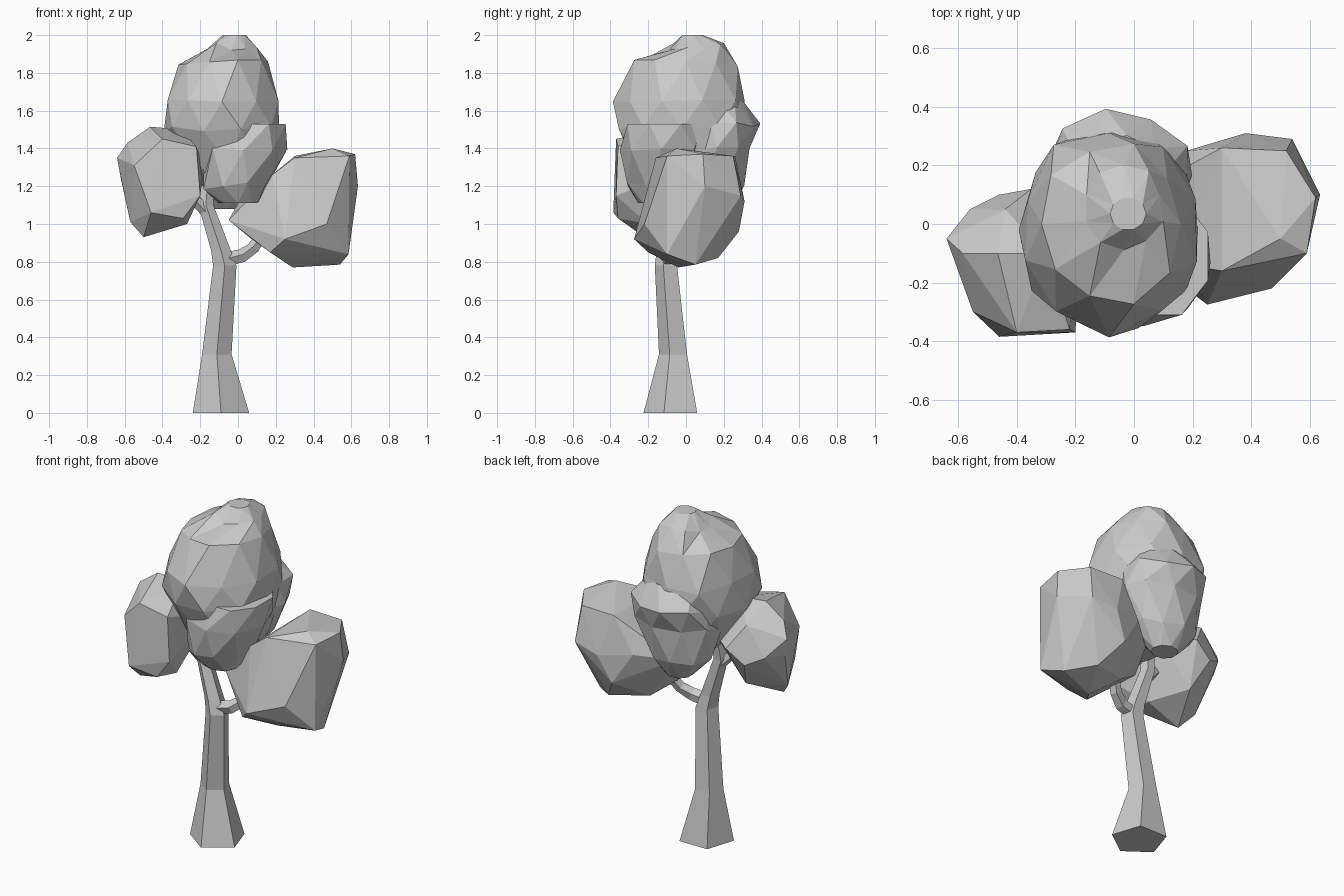
import bpy, bmesh, random
from math import sin, cos, pi, radians
from mathutils import Vector

if "Cube" in bpy.data.objects:
    bpy.data.objects.remove(bpy.data.objects["Cube"])

random.seed(4)


def finish(name, bm):
    bmesh.ops.recalc_face_normals(bm, faces=bm.faces)
    me = bpy.data.meshes.new(name)
    bm.to_mesh(me)
    bm.free()
    ob = bpy.data.objects.new(name, me)
    bpy.context.collection.objects.link(ob)
    return ob


def loft(bm, rings):
    for a, b in zip(rings, rings[1:]):
        n = len(a)
        for i in range(n):
            j = (i + 1) % n
            bm.faces.new((a[i], a[j], b[j], b[i]))
    bm.faces.new(rings[0][::-1])
    bm.faces.new(rings[-1])


def tube(name, path, upright=False):
    """Five-sided limb through (x, y, z, radius) stations."""
    bm = bmesh.new()
    pts = [Vector(p[:3]) for p in path]
    rings = []
    for k, p in enumerate(pts):
        d = pts[min(k + 1, len(pts) - 1)] - pts[max(k - 1, 0)]
        q = Vector((0, 0, 1)).rotation_difference(d)
        ring = []
        for i in range(5):
            a = radians(-90 + 72 * i)
            v = Vector((cos(a), sin(a), 0)) * path[k][3]
            ring.append(bm.verts.new(p + (v if upright else q @ v)))
        rings.append(ring)
    loft(bm, rings)
    return finish(name, bm)


def faceted(name, pts):
    """Chunky leaf clump wrapped around its corner points."""
    bm = bmesh.new()
    for p in pts:
        bm.verts.new(p)
    bmesh.ops.convex_hull(bm, input=bm.verts)
    bmesh.ops.delete(bm, geom=[v for v in bm.verts if not v.link_faces], context='VERTS')
    return finish(name, bm)


def lobe(name, levels, sides=9, jitter=0.02):
    """Rough leaf clump from (z, x0, x1, y0, y1) levels."""
    bm = bmesh.new()
    rings = []
    for k, (z, x0, x1, y0, y1) in enumerate(levels):
        inner = 0 < k < len(levels) - 1
        ring = []
        for i in range(sides):
            a = 2 * pi * (i + 0.5 * (k % 2)) / sides
            s = 1.03 + (random.uniform(-0.08, 0.05) if inner else 0)
            dz = random.uniform(-jitter, jitter) if inner else 0
            ring.append(bm.verts.new(((x0 + x1) / 2 + cos(a) * s * (x1 - x0) / 2,
                                      (y0 + y1) / 2 + sin(a) * s * (y1 - y0) / 2, z + dz)))
        rings.append(ring)
    loft(bm, rings)
    bmesh.ops.triangulate(bm, faces=[f for f in bm.faces if len(f.verts) == 4])
    return finish(name, bm)


# Trunk and branches
tube("trunk", [(-.09, -.068, 0, .157), (-.112, -.061, .31, .082), (-.07, -.1, .78, .065),
               (-.09, -.1, .86, .055), (-.17, -.09, 1.1, .042), (-.15, -.05, 1.35, .03)], True)
tube("right_branch", [(-.07, -.1, .81, .04), (.02, -.09, .83, .038),
                      (.08, -.06, .87, .034), (.13, -.02, .95, .03), (.2, 0, 1.05, .025)])
tube("left_branch", [(-.16, -.09, 1.06, .035), (-.23, -.11, 1.13, .03), (-.35, -.13, 1.22, .025)])

# Side leaf clumps
faceted("right_foliage", [
    (.29, -.04, .77), (.54, .05, .785), (.585, -.1, .84), (.17, -.2, .85), (.4, .17, .82),
    (.17, .1, .85), (.25, -.275, .92), (.06, -.1, .93), (.47, -.22, 1.0), (-.05, -.05, 1.02),
    (0, .1, 1.11), (.3, .28, .96), (.54, .29, 1.15), (.38, .31, 1.12), (.18, .25, 1.15),
    (.635, .1, 1.2), (.62, .09, 1.37), (.59, -.1, 1.36), (.18, -.14, 1.26), (.3, -.16, 1.35),
    (.5, -.05, 1.4), (.3, .26, 1.36), (.52, .25, 1.36)])
faceted("left_foliage", [
    (-.64, -.05, 1.35), (-.62, -.06, 1.24), (-.55, -.3, 1.31), (-.4, -.37, 1.45),
    (-.22, -.36, 1.41), (-.2, -.37, 1.15), (-.29, -.36, 1.03), (-.46, -.385, 1.06),
    (-.5, -.22, .93), (-.57, -.16, 1.01), (-.27, -.2, 1.0), (-.465, -.1, 1.515),
    (-.3, -.1, 1.5), (-.585, -.1, 1.43), (-.56, .05, 1.25), (-.46, .1, 1.2),
    (-.35, .12, 1.28), (-.44, .05, 1.42), (-.4, 0, 1.04), (-.18, 0, 1.3)])

# Crown with a front and a back bulge
lobe("crown", [(1.15, -.15, .1, -.2, .2), (1.3, -.28, .18, -.28, .26),
               (1.5, -.39, .22, -.35, .31), (1.66, -.39, .22, -.36, .32),
               (1.85, -.32, .16, -.27, .27), (1.94, -.17, .1, -.09, .2),
               (2.0, -.08, .04, -.02, .09)], 10)
lobe("crown_front", [(1.11, -.1, .1, -.25, -.08), (1.2, -.19, .16, -.33, .05),
                     (1.4, -.19, .25, -.36, .1), (1.53, -.06, .26, -.32, .1)], 8)
lobe("crown_back", [(1.08, -.15, 0, .1, .24), (1.2, -.26, .12, 0, .3),
                    (1.4, -.31, .2, 0, .33), (1.53, -.29, .18, 0, .39),
                    (1.65, -.2, .1, .05, .3)], 9)
